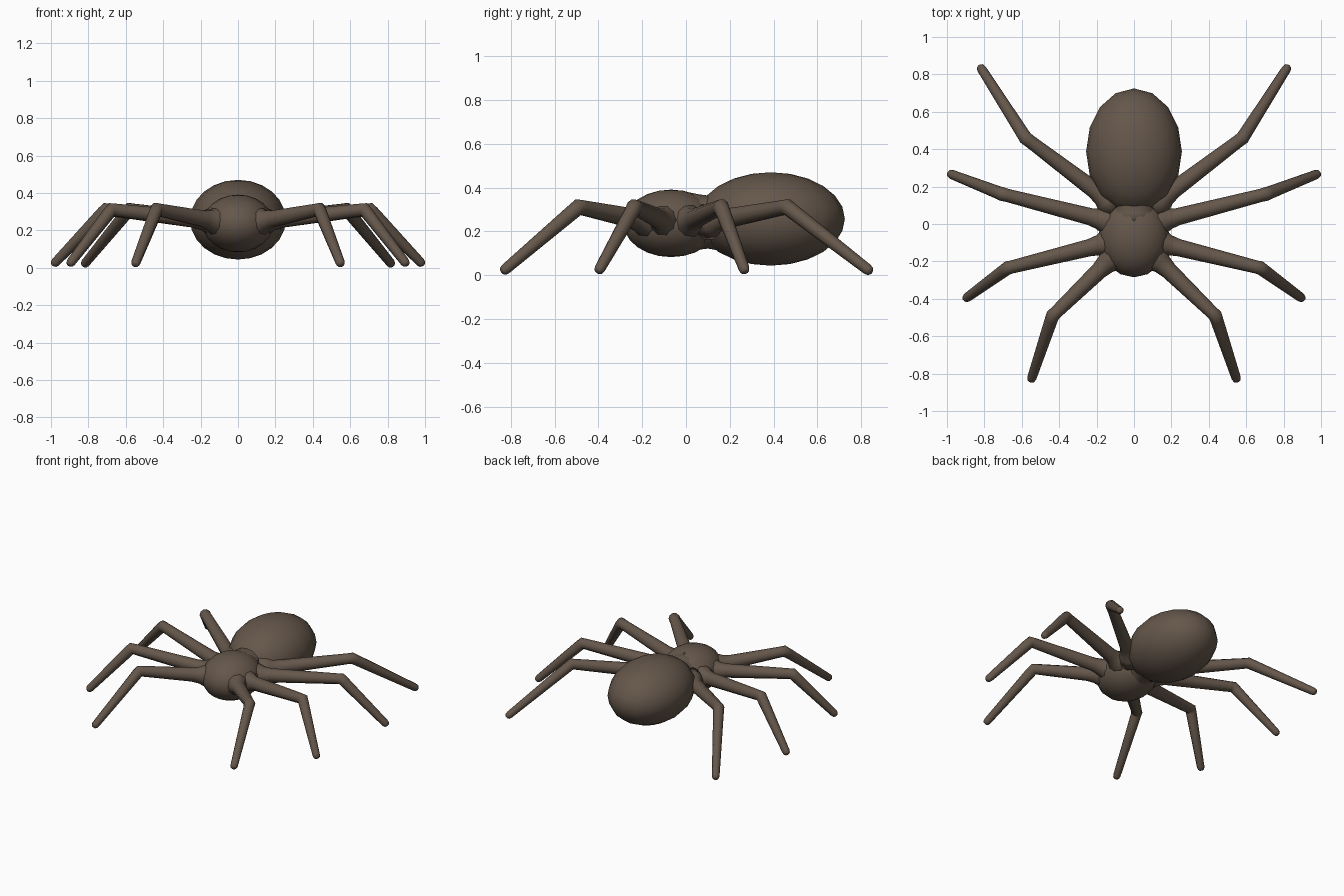
import bpy, bmesh
from math import cos, sin, pi
from mathutils import Vector

if "Cube" in bpy.data.objects:
    bpy.data.objects.remove(bpy.data.objects["Cube"])

# shared brown material
brown = bpy.data.materials.new("brown")
brown.diffuse_color = (0.13, 0.095, 0.07, 1)
brown.use_nodes = True
brown.node_tree.nodes["Principled BSDF"].inputs["Base Color"].default_value = brown.diffuse_color


def add_object(name, bm):
    bmesh.ops.recalc_face_normals(bm, faces=bm.faces)
    mesh = bpy.data.meshes.new(name)
    bm.to_mesh(mesh)
    bm.free()
    for p in mesh.polygons:
        p.use_smooth = True
    mesh.materials.append(brown)
    obj = bpy.data.objects.new(name, mesh)
    bpy.context.collection.objects.link(obj)
    return obj


def ellipsoid(name, centre, radii):
    bm = bmesh.new()
    bmesh.ops.create_uvsphere(bm, u_segments=16, v_segments=12, radius=1)
    bmesh.ops.scale(bm, vec=radii, verts=bm.verts)
    bmesh.ops.translate(bm, vec=centre, verts=bm.verts)
    return add_object(name, bm)


def tube(name, path, sides=10):
    """Loft rings along a list of (point, radius)."""
    bm = bmesh.new()
    pts = [p for p, r in path]
    rings = []
    for i, (p, r) in enumerate(path):
        t = (pts[min(i + 1, len(pts) - 1)] - pts[max(i - 1, 0)]).normalized()
        side = t.cross(Vector((0, 0, 1))).normalized()
        up = side.cross(t)
        rings.append([bm.verts.new(p + r * (cos(a) * side + sin(a) * up))
                      for a in (2 * pi * k / sides for k in range(sides))])
    for a, b in zip(rings, rings[1:]):
        for k in range(sides):
            n = (k + 1) % sides
            bm.faces.new((a[k], a[n], b[n], b[k]))
    bm.faces.new(rings[0])
    bm.faces.new(rings[-1])
    return add_object(name, bm)


def leg(name, base, knee, foot):
    """Thigh flaring into the body, bent knee, tapering shin, blunt tip."""
    b, k, f = Vector(base), Vector(knee), Vector(foot)
    d = (f - k).normalized()
    thigh = (k - b).normalized()
    tube(name, [
        (b - thigh * 0.06, 0.085),
        (b, 0.07),
        (b + thigh * 0.03, 0.055),
        (b + thigh * 0.08, 0.046),
        (k - thigh * 0.025, 0.035),
        (k, 0.037),
        (k + d * 0.025, 0.035),
        (f - d * 0.025, 0.025),
        (f - d * 0.008, 0.021),
        (f, 0.012),
    ])


# body
ellipsoid("abdomen", (0, 0.387, 0.257), (0.256, 0.338, 0.213))
ellipsoid("head_thorax", (0, -0.068, 0.237), (0.19, 0.217, 0.154))
# waist filling the crease between both body parts
tube("waist", [(Vector((0, y, 0.243)), r) for y, r in
               ((0.0, 0.138), (0.06, 0.126), (0.1, 0.121), (0.15, 0.13), (0.2, 0.15))], 16)

# legs, right side mirrored to the left
legs = {
    "front_leg": ((0.13, -0.195, 0.25), (0.435, -0.49, 0.312), (0.552, -0.84, 0.014)),
    "second_leg": ((0.16, -0.107, 0.25), (0.675, -0.235, 0.312), (0.905, -0.402, 0.014)),
    "third_leg": ((0.16, 0.02, 0.25), (0.705, 0.16, 0.312), (0.99, 0.271, 0.014)),
    "rear_leg": ((0.15, 0.135, 0.25), (0.58, 0.46, 0.312), (0.825, 0.845, 0.014)),
}
for name, joints in legs.items():
    for label, s in (("right", 1), ("left", -1)):
        leg(f"{name}_{label}", *[(s * x, y, z) for x, y, z in joints])
